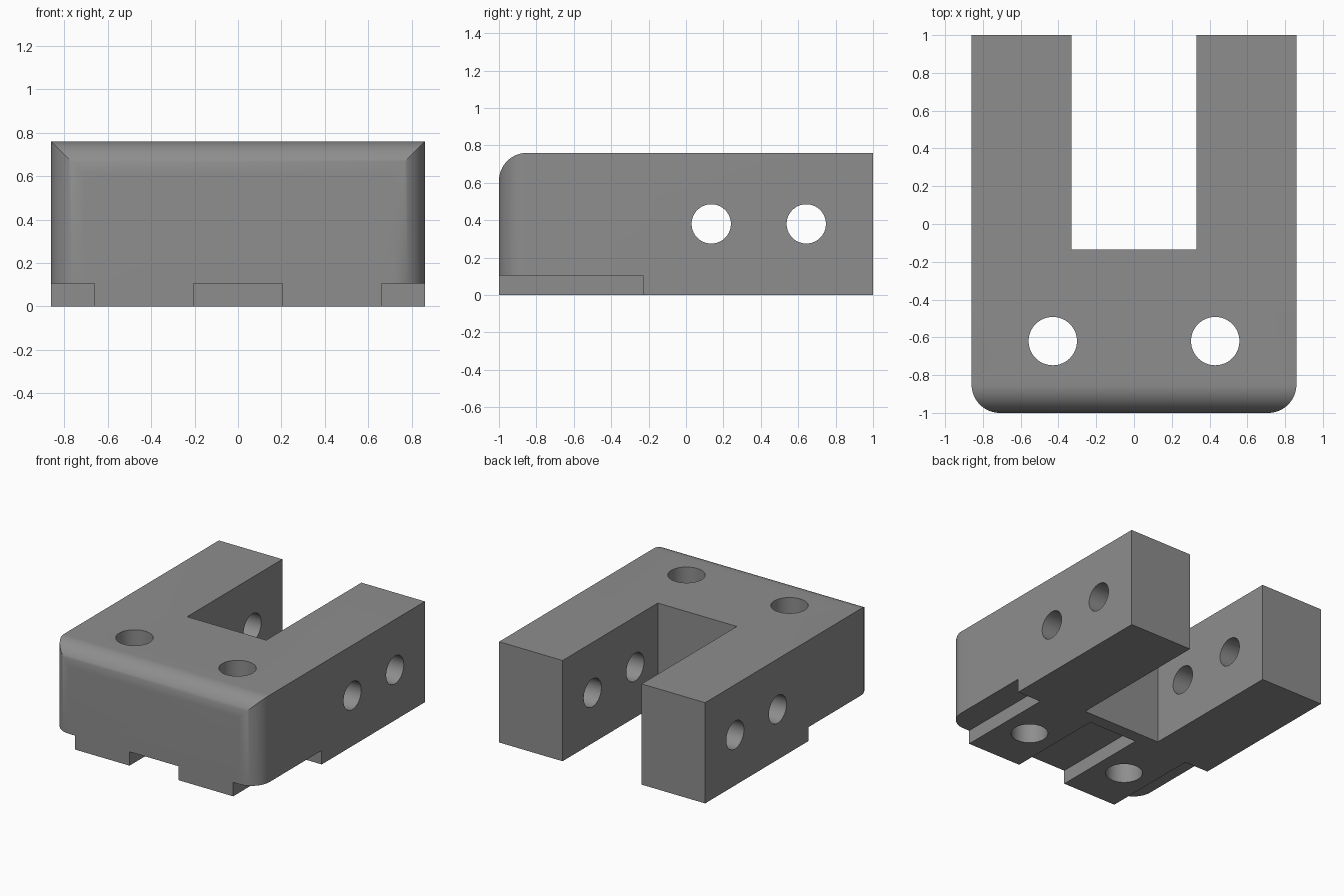
import bpy, bmesh, math
from mathutils import Matrix, Vector

if "Cube" in bpy.data.objects:
    bpy.data.objects.remove(bpy.data.objects["Cube"])

W, L, H, R = 0.86, 1.0, 0.76, 0.15   # half width, half length, height, edge radius
SEG = 16

grey = bpy.data.materials.new("grey")
grey.diffuse_color = (0.27, 0.27, 0.27, 1)
grey.use_nodes = True
grey.node_tree.nodes["Principled BSDF"].inputs["Base Color"].default_value = grey.diffuse_color


def prism(name, pts, direction):
    """Extrude a closed 3D outline along a direction."""
    bm = bmesh.new()
    face = bm.faces.new([bm.verts.new(p) for p in pts])
    ext = bmesh.ops.extrude_face_region(bm, geom=[face])["geom"]
    verts = [v for v in ext if isinstance(v, bmesh.types.BMVert)]
    bmesh.ops.translate(bm, verts=verts, vec=Vector(direction))
    bmesh.ops.recalc_face_normals(bm, faces=bm.faces)
    return link(name, bm)


def link(name, bm):
    me = bpy.data.meshes.new(name)
    bm.to_mesh(me)
    bm.free()
    ob = bpy.data.objects.new(name, me)
    bpy.context.collection.objects.link(ob)
    return ob


def box(name, x0, x1, y0, y1, z0, z1):
    return prism(name, [(x0, y0, z0), (x1, y0, z0), (x1, y1, z0), (x0, y1, z0)],
                 (0, 0, z1 - z0))


def cylinder(name, loc, r, depth, axis):
    bm = bmesh.new()
    rot = Matrix.Rotation(math.pi / 2, 4, "Y") if axis == "X" else Matrix()
    bmesh.ops.create_cone(bm, cap_ends=True, segments=64, radius1=r, radius2=r,
                          depth=depth, matrix=Matrix.Translation(loc) @ rot)
    return link(name, bm)


def arc(cx, cy, a0, a1):
    return [(cx + R * math.cos(math.radians(a0 + (a1 - a0) * i / SEG)),
             cy + R * math.sin(math.radians(a0 + (a1 - a0) * i / SEG)))
            for i in range(SEG + 1)]


# U-shaped plan with rounded front corners
plan = (arc(-W + R, -L + R, 180, 270) + arc(W - R, -L + R, 270, 360)
        + [(W, L), (0.33, L), (0.33, -0.135), (-0.33, -0.135), (-0.33, L), (-W, L)])
body = prism("clamp_block", [(x, y, 0) for x, y in plan], (0, 0, H))

# Cutter that rounds the top front edge
edge = [(y, z) for y, z in arc(-L + R, H - R, 180, 90)]
edge += [(-L + R, H + 0.1), (-L - 0.1, H + 0.1), (-L - 0.1, H - R)]
cutters = [prism("edge_cutter", [(-1.2, y, z) for y, z in edge], (2.4, 0, 0))]

# Underside recesses that leave two pads
for x0, x1 in ((-1, -0.66), (-0.205, 0.205), (0.66, 1)):
    cutters.append(box("recess_cutter", x0, x1, -1.2, -0.23, -0.1, 0.105))

# Vertical bolt holes through the pads
for x in (-0.43, 0.43):
    cutters.append(cylinder("bolt_cutter", (x, -0.62, H / 2), 0.128, 2, "Z"))

# Cross holes through both arms
for y in (0.135, 0.643):
    cutters.append(cylinder("cross_cutter", (0, y, H / 2), 0.105, 3, "X"))

for c in cutters:
    c.hide_render = True
    mod = body.modifiers.new("cut", "BOOLEAN")
    mod.operation, mod.solver, mod.object = "DIFFERENCE", "EXACT", c

# Apply the cuts and discard the cutters
dg = bpy.context.evaluated_depsgraph_get()
mesh = bpy.data.meshes.new_from_object(body.evaluated_get(dg))
body.modifiers.clear()
body.data = mesh
for c in cutters:
    bpy.data.objects.remove(c)
mesh.materials.clear()
mesh.materials.append(grey)

bpy.context.view_layer.objects.active = body
body.select_set(True)
bpy.ops.object.shade_smooth_by_angle(angle=math.radians(30))
